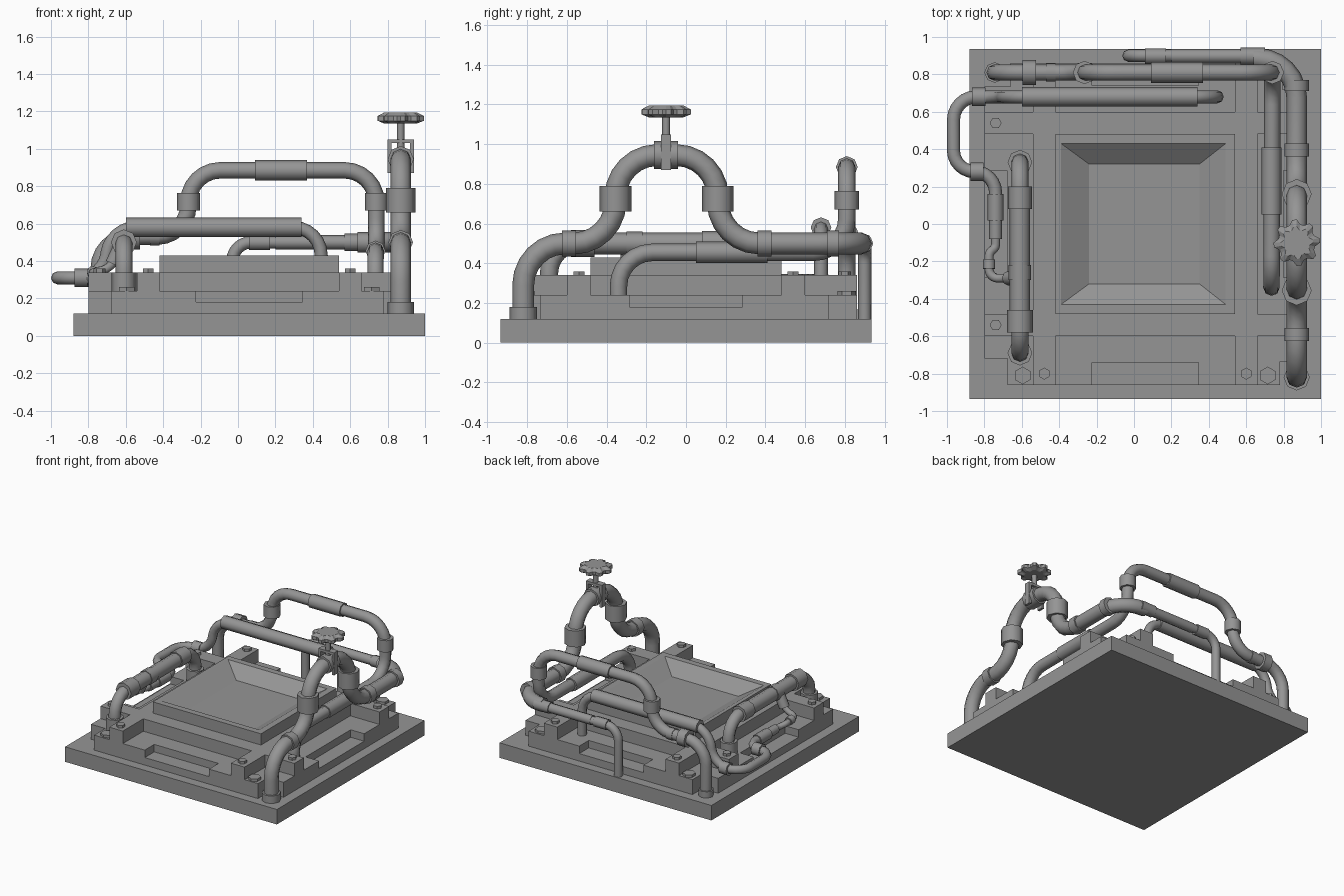
import bpy, bmesh
from math import pi, cos, sin
from mathutils import Vector, Matrix

if "Cube" in bpy.data.objects:
    bpy.data.objects.remove(bpy.data.objects["Cube"])

CX = 0.06  # centre of the platform in x
smooth = []
iron = bpy.data.materials.new("dark_iron")
iron.diffuse_color = (.3, .3, .3, 1)
iron.use_nodes = True
iron.node_tree.nodes["Principled BSDF"].inputs["Base Color"].default_value = iron.diffuse_color


def link(name, me):
    me.materials.clear()
    me.materials.append(iron)
    ob = bpy.data.objects.new(name, me)
    bpy.context.collection.objects.link(ob)
    return ob


def add(name, bm):
    bmesh.ops.recalc_face_normals(bm, faces=bm.faces)
    me = bpy.data.meshes.new(name)
    bm.to_mesh(me)
    bm.free()
    return link(name, me)


def bm_box(bm, x0, x1, y0, y1, z0, z1):
    m = Matrix.Translation(((x0 + x1) / 2, (y0 + y1) / 2, (z0 + z1) / 2))
    m = m @ Matrix.Diagonal((x1 - x0, y1 - y0, z1 - z0, 1))
    return bmesh.ops.create_cube(bm, size=1, matrix=m)


def bm_cyl(bm, a, b, r, n):
    a, b = Vector(a), Vector(b)
    d = b - a
    m = Matrix.Translation((a + b) / 2) @ d.to_track_quat('Z', 'Y').to_matrix().to_4x4()
    bmesh.ops.create_cone(bm, cap_ends=True, segments=n, radius1=r, radius2=r,
                          depth=d.length, matrix=m)


def sleeve(name, a, b, r, n=8):
    bm = bmesh.new()
    bm_cyl(bm, a, b, r, n)
    smooth.append(add(name, bm))


def fillet(pts, rad, steps=6):
    """Round the corners of a polyline."""
    pts = [Vector(p) for p in pts]
    out = [pts[0]]
    for p, c, q in zip(pts, pts[1:], pts[2:]):
        r = min(rad, (p - c).length * 0.5 if p != pts[0] else (p - c).length * .95,
                (q - c).length * 0.5 if q != pts[-1] else (q - c).length * .95)
        a, b = c + (p - c).normalized() * r, c + (q - c).normalized() * r
        c1, c2 = a.lerp(c, .55), b.lerp(c, .55)
        for i in range(steps + 1):
            t = i / steps
            out.append(a * (1-t)**3 + c1 * 3*t*(1-t)**2 + c2 * 3*t*t*(1-t) + b * t**3)
    out.append(pts[-1])
    return out


def pipe(name, pts, r, rad=0.18):
    pts = fillet(pts, rad)
    pts = [p for i, p in enumerate(pts) if i == 0 or (p - pts[i-1]).length > 1e-4]
    cu = bpy.data.curves.new(name, 'CURVE')
    cu.dimensions = '3D'
    cu.bevel_depth = r
    cu.bevel_resolution = 2
    cu.use_fill_caps = True
    sp = cu.splines.new('POLY')
    sp.points.add(len(pts) - 1)
    for s, p in zip(sp.points, pts):
        s.co = (*p, 1)
    tmp = bpy.data.objects.new(name + "_path", cu)
    bpy.context.collection.objects.link(tmp)
    me = bpy.data.meshes.new_from_object(tmp.evaluated_get(bpy.context.evaluated_depsgraph_get()))
    bpy.data.objects.remove(tmp)
    smooth.append(link(name, me))


# Base plate
bm = bmesh.new()
bm_box(bm, -0.88, 1.0, -0.935, 0.935, 0, 0.12)
add("base_plate", bm)

# Stepped platform: one core, then four identical sides
bm = bmesh.new()
bm_box(bm, -.6, .6, -.6, .6, .12, .34)
add("platform_core", bm).location.x = CX
for i in range(4):
    bm = bmesh.new()
    bm_box(bm, -.48, .48, -.74, -.6, .12, .24)
    bm_box(bm, -.285, .285, -.86, -.74, .12, .18)
    for s in (-1, 1):
        for x0, x1, y0, y1, z in ((.285, .48, -.86, -.74, .24), (.48, .6, -.86, -.6, .34),
                                  (.6, .72, -.86, -.6, .24)):
            bm_box(bm, min(s*x0, s*x1), max(s*x0, s*x1), y0, y1, .12, z)
        bm_cyl(bm, (s*.54, -.8, .34), (s*.54, -.8, .36), .032, 6)
        if i % 2 == 0:
            bm_cyl(bm, (s*.655, -.81, .24), (s*.655, -.81, .26), .047, 6)
    # outer leg of the L-shaped corner pad
    bm_box(bm, .72, .86, -.735, -.6, .12, .24)
    ob = add("platform_side", bm)
    ob.location.x = CX
    ob.rotation_euler.z = i * pi / 2

# Central basin with sloped walls
bm = bmesh.new()
bm_box(bm, -.42, .54, -.48, .48, .34, .43)
top = max(bm.faces, key=lambda f: f.calc_center_median().z)
for x0, x1, y, z in ((-.39, .49, .43, .43), (-.24, .35, .32, .345)):
    bmesh.ops.inset_region(bm, faces=[top], thickness=.05, use_even_offset=True)
    for v in top.verts:
        v.co = (x1 if v.co.x > CX else x0, y if v.co.y > 0 else -y, z)
add("basin", bm)

# Valve pipe: arch on the right side, turning along the back
X, YB = .87, .885
pipe("valve_pipe", [(X, -.82, .12), (X, -.82, .5), (X, -.355, .5), (X, -.355, .945), (X, .16, .945),
                    (X, .16, .5), (X, YB, .5), (.64, YB, .5)], .055, .21)
pipe("valve_pipe_tail", [(.66, .9, .5), (-.03, .9, .5), (-.03, .9, .12)], .033, .1)
sleeve("foot_collar", (X, -.82, .12), (X, -.82, .18), .07)
for y in (-.355, .16):
    sleeve("arch_sleeve", (X, y, .66), (X, y, .79), .08)
for y in (-.59, .395):
    sleeve("arch_flange", (X, y-.035, .5), (X, y+.035, .5), .066)
sleeve("corner_flange", (X, .71, .5), (X, .77, .5), .066)
for x0, x1, r in ((.57, .7, .046), (.2, .57, .038), (.06, .17, .042)):
    sleeve("back_coupling", (x0, .897, .5), (x1, .897, .5), r)

# Valve clamp, yoke and stem
sleeve("valve_clamp", (X, -.16, .945), (X, -.04, .945), .07)
bm = bmesh.new()
for s in (-1, 1):
    bm_box(bm, X + s*.06 - .01, X + s*.06 + .01, -.125, -.075, .87, 1.05)
bm_box(bm, X - .07, X + .07, -.125, -.075, 1.03, 1.05)
add("valve_yoke", bm)
sleeve("valve_stem", (X, -.1, .98), (X, -.1, 1.15), .02)

# Lobed handwheel
bm = bmesh.new()
rings = []
for z, k in ((1.135, .7), (1.15, 1), (1.175, 1), (1.195, .7)):
    rings.append([])
    for i in range(32):
        r = k * (.124 if i % 4 in (0, 1) else .1)
        rings[-1].append(bm.verts.new((X + cos(i*pi/16) * r, -.1 + sin(i*pi/16) * r, z)))
for a, b in zip(rings, rings[1:]):
    for i in range(32):
        bm.faces.new((a[i], a[(i+1) % 32], b[(i+1) % 32], b[i]))
bm.faces.new(rings[0])
bm.faces.new(rings[-1])
add("handwheel", bm)

# Tall back arch that continues along the right side
Y = .81
pipe("back_arch", [(-.745, Y, .12), (-.745, Y, .53), (-.265, Y, .53), (-.265, Y, .885), (.74, Y, .885),
                   (.74, Y, .455), (.735, -.34, .455), (.735, -.34, .24)], .044, .17)
sleeve("arch_grip", (.09, Y, .885), (.37, Y, .885), .055)
for x in (-.265, .74):
    sleeve("back_sleeve", (x, Y, .67), (x, Y, .765), .062)
sleeve("back_flange", (-.595, Y, .53), (-.525, Y, .53), .068)
sleeve("back_flange", (-.47, Y, .53), (-.42, Y, .53), .048)
sleeve("leg_collar", (-.745, Y, .12), (-.745, Y, .17), .055)
sleeve("side_grip", (.735, .05, .455), (.735, .41, .455), .054)

# Long back pipe that winds down the left side
pipe("winding_pipe", [(.445, .68, .12), (.445, .68, .58), (-.68, .68, .58), (-.72, .68, .31), (-.965, .68, .31),
                      (-.965, .28, .31), (-.74, .28, .31), (-.74, -.08, .31)], .035, .15)
sleeve("long_grip", (-.6, .68, .58), (.34, .68, .58), .052)
for x, y in ((-.83, .68), (-.84, .28)):
    sleeve("bend_flange", (x-.035, y, .31), (x+.035, y, .31), .05)
sleeve("bend_coupling", (-.74, .02, .31), (-.74, .16, .31), .043)

# Thin feed that climbs into the left pipe
pipe("thin_feed", [(-.74, -.07, .31), (-.74, -.13, .31), (-.775, -.15, .33), (-.775, -.29, .34),
                   (-.68, -.29, .36), (-.62, -.29, .49)], .024, .06)
sleeve("feed_nut", (-.775, -.19, .335), (-.775, -.24, .34), .033)
sleeve("feed_nut", (-.67, -.29, .385), (-.63, -.29, .47), .04)

# Left handle pipe
E = -.61
pipe("left_pipe", [(E, -.69, .2), (E, -.69, .5), (E, .33, .5), (E, .33, .2)], .046, .15)
sleeve("left_grip", (E, -.47, .5), (E, .08, .5), .055)
for y0, y1, r in ((.08, .2, .064), (-.58, -.46, .069), (-.3, -.22, .06)):
    sleeve("left_collar", (E, y0, .5), (E, y1, .5), r)
for y in (-.69, .33):
    sleeve("left_foot", (E, y, .24), (E, y, .34), .066)

# Smooth the round parts
bpy.ops.object.select_all(action='DESELECT')
for ob in smooth:
    ob.select_set(True)
bpy.context.view_layer.objects.active = smooth[0]
bpy.ops.object.shade_smooth_by_angle(angle=0.9)
